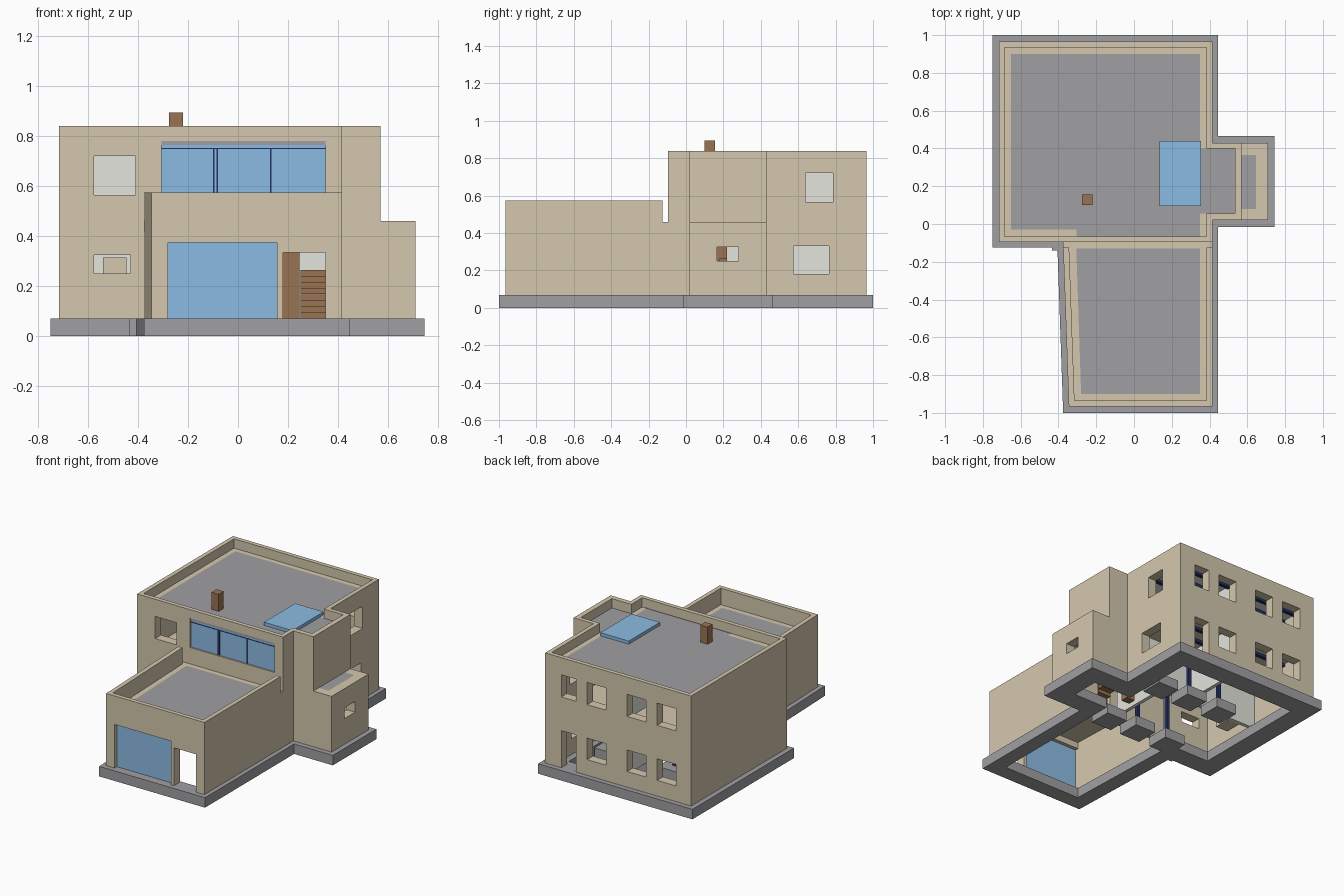
import bpy, bmesh

cube = bpy.data.objects.get("Cube")
if cube:
    bpy.data.objects.remove(cube, do_unlink=True)


def material(name, r, g, b):
    m = bpy.data.materials.new(name)
    m.use_nodes = True
    m.diffuse_color = (r, g, b, 1)
    m.node_tree.nodes["Principled BSDF"].inputs["Base Color"].default_value = (r, g, b, 1)
    return m


TAN = material("sand wall", .66, .575, .42)
GREY = material("concrete grey", .35, .35, .37)
BLUE = material("glass blue", .265, .50, .77)
BROWN = material("wood brown", .33, .172, .085)
WHITE = material("plaster white", .77, .78, .72)
NAVY = material("steel navy", .015, .03, .13)


def prism(name, outline, z0, z1, mat):
    """Extrude a flat outline from z0 to z1."""
    bm = bmesh.new()
    face = bm.faces.new([bm.verts.new((x, y, z0)) for x, y in outline])
    out = bmesh.ops.extrude_face_region(bm, geom=[face])
    for v in out["geom"]:
        if isinstance(v, bmesh.types.BMVert):
            v.co.z = z1
    bmesh.ops.recalc_face_normals(bm, faces=bm.faces)
    me = bpy.data.meshes.new(name)
    bm.to_mesh(me)
    bm.free()
    me.materials.append(mat)
    ob = bpy.data.objects.new(name, me)
    bpy.context.scene.collection.objects.link(ob)
    return ob


def rect(x0, x1, y0, y1):
    return [(x0, y0), (x1, y0), (x1, y1), (x0, y1)]


def box(name, x0, x1, y0, y1, z0, z1, mat):
    return prism(name, rect(x0, x1, y0, y1), z0, z1, mat)


def carve(ob, cutters):
    """Subtract every cutter, then bake the result and drop the cutters."""
    for c in cutters:
        c.hide_render = True
        mod = ob.modifiers.new("cut", "BOOLEAN")
        mod.operation = "DIFFERENCE"
        mod.solver = "EXACT"
        mod.object = c
    graph = bpy.context.evaluated_depsgraph_get()
    me = bpy.data.meshes.new_from_object(ob.evaluated_get(graph))
    ob.modifiers.clear()
    ob.data = me
    for c in cutters:
        bpy.data.objects.remove(c, do_unlink=True)


def hole(x0, x1, y0, y1, z0, z1):
    return box("opening_cutter", x0, x1, y0, y1, z0, z1, TAN)


# Foundation ring and column pads
footing = prism("foundation", [
    (-.75, -.125), (-.435, -.125), (-.435, -.14), (-.405, -.14), (-.375, -1),
    (.445, -1), (.445, -.015), (.745, -.015), (.745, .465), (.445, .465),
    (.445, 1), (-.75, 1)], 0, .07, GREY)
carve(footing, [prism("foundation_cutter", [
    (-.61, .015), (-.30, .015), (-.27, -.89), (.34, -.89), (.34, .125),
    (.605, .125), (.605, .325), (.305, .325), (.305, .86), (-.61, .86)],
    -.1, .2, GREY)])
for x in (-.28, -.03, .21):
    for y in (0, .52):
        box("column_pad", x - .08, x + .08, y - .08, y + .08, 0, .07, GREY)
        if x < 0:
            box("column", x - .012, x + .012, y - .012, y + .012, .07, .42, NAVY)

# Main block walls with the stair bay; thin parapet above a roof-level ledge
inner = [(-.65, -.03), (-.305, -.03), (-.305, -.065), (.35, -.065), (.35, .055),
         (.535, .055), (.535, .40), (.35, .40), (.35, .90), (-.65, .90)]
main = prism("main_walls", [
    (-.715, -.095), (.415, -.095), (.415, .02), (.57, .02), (.57, .43),
    (.415, .43), (.415, .965), (-.715, .965)], .07, .84, TAN)
cuts = [prism("room_cutter", inner, 0, 1, TAN),
        prism("parapet_cutter", [
            (-.685, -.065), (.385, -.065), (.385, .055), (.535, .055), (.535, .40),
            (.385, .40), (.385, .935), (-.685, .935)], .775, 1, TAN),
        hole(-.575, -.41, -.2, .0, .565, .72),
        hole(-.575, -.43, -.2, .0, .25, .325),
        hole(-.305, .35, -.2, -.05, .575, .78),
        hole(.15, .35, -.2, -.05, 0, .335),
        hole(.3, .5, .64, .785, .565, .72),
        hole(.3, .5, .575, .765, .18, .33),
        hole(.5, .6, .085, .365, 0, .39)]
# Rear windows, with a door under the first one
for i, (x0, x1) in enumerate(((.175, .29), (-.057, .09), (-.367, -.22), (-.60, -.452))):
    cuts.append(hole(x0, x1, .85, 1.1, .565, .72))
    cuts.append(hole(x0, x1, .85, 1.1, 0 if i == 0 else .18, .33))
carve(main, cuts)

# Low side bay with a flush flat roof
bay = box("side_bay_walls", .57, .71, .02, .43, .07, .46, TAN)
carve(bay, [hole(.5, .645, .08, .365, 0, 1),
            hole(.6, .8, .165, .28, .25, .325)])
box("side_bay_roof", .57, .645, .08, .365, .44, .46, GREY)

# Front wing walls, left side slightly splayed
wing = prism("wing_walls", [(-.345, -.965), (.415, -.965), (.415, -.125), (-.375, -.125)],
             .07, .575, TAN)
carve(wing, [prism("wing_cutter", [(-.28, -.90), (.35, -.90), (.35, 0), (-.31, 0)], 0, 1, TAN),
             prism("wing_parapet_cutter",
                   [(-.315, -.935), (.385, -.935), (.385, 0), (-.348, 0)], .46, 1, TAN),
             hole(-.28, .155, -1.1, -.85, 0, .375),
             hole(.18, .35, -1.1, -.85, 0, .335)])
wing_roof = [(-.28, -.90), (.35, -.90), (.35, -.13), (-.307, -.13)]
prism("wing_ceiling", wing_roof, .42, .445, TAN)
prism("wing_roof", wing_roof, .445, .46, GREY)
box("wing_joint_cap", -.375, .415, -.13, -.095, .42, .46, TAN)
box("wing_joint_left", -.375, -.31, -.125, -.095, .07, .42, TAN)
box("wing_joint_right", .35, .415, -.125, -.095, .07, .42, TAN)

# Main roof, skylight and chimney
prism("ceiling", inner, .745, .76, WHITE)
prism("main_roof", inner, .76, .775, GREY)
box("skylight", .135, .355, .095, .44, .775, .797, BLUE)
box("chimney", -.275, -.22, .10, .155, .46, .895, BROWN)

# Large glazing
box("wing_glass_door", -.28, .155, -.94, -.925, .07, .375, BLUE)
box("band_window", -.305, .35, -.085, -.07, .575, .765, BLUE)
box("band_window_head", -.305, .35, -.09, -.07, .765, .78, GREY)
box("band_window_rail", -.305, .35, -.088, -.084, .748, .752, NAVY)
for x in (-.096, -.083, .13):
    box("band_window_mullion", x - .003, x + .003, -.088, -.084, .575, .75, NAVY)

# Stairs and the wooden post beside them
STEPS = 8
for i in range(STEPS):
    top = .07 + .195 * (i + 1) / STEPS
    y = -.10 + .04 * i
    box("stair_step", .25, .35, y, y + .04, top - .024, top, BROWN)
box("stair_post", .18, .245, .165, .22, .07, .42, BROWN)

# Upper floor, inner walls and ceiling beams
prism("upper_floor", [(-.65, -.03), (.15, -.03), (.15, .42), (.35, .42), (.35, .90), (-.65, .90)],
      .42, .46, TAN)
for z0, z1 in ((.07, .42), (.46, .745)):
    box("cross_partition", -.65, .35, .42, .445, z0, z1, WHITE)
    box("rear_partition", -.11, -.085, .445, .90, z0, z1, WHITE)
    for y in (.62, .74, .86):
        box("ceiling_beam", -.65, .35, y - .012, y + .012, z1 - .02, z1, NAVY)
box("stair_partition", .12, .145, .0, .42, .07, .42, WHITE)
box("kitchen_cupboard", -.54, -.445, .30, .42, .07, .315, TAN)
